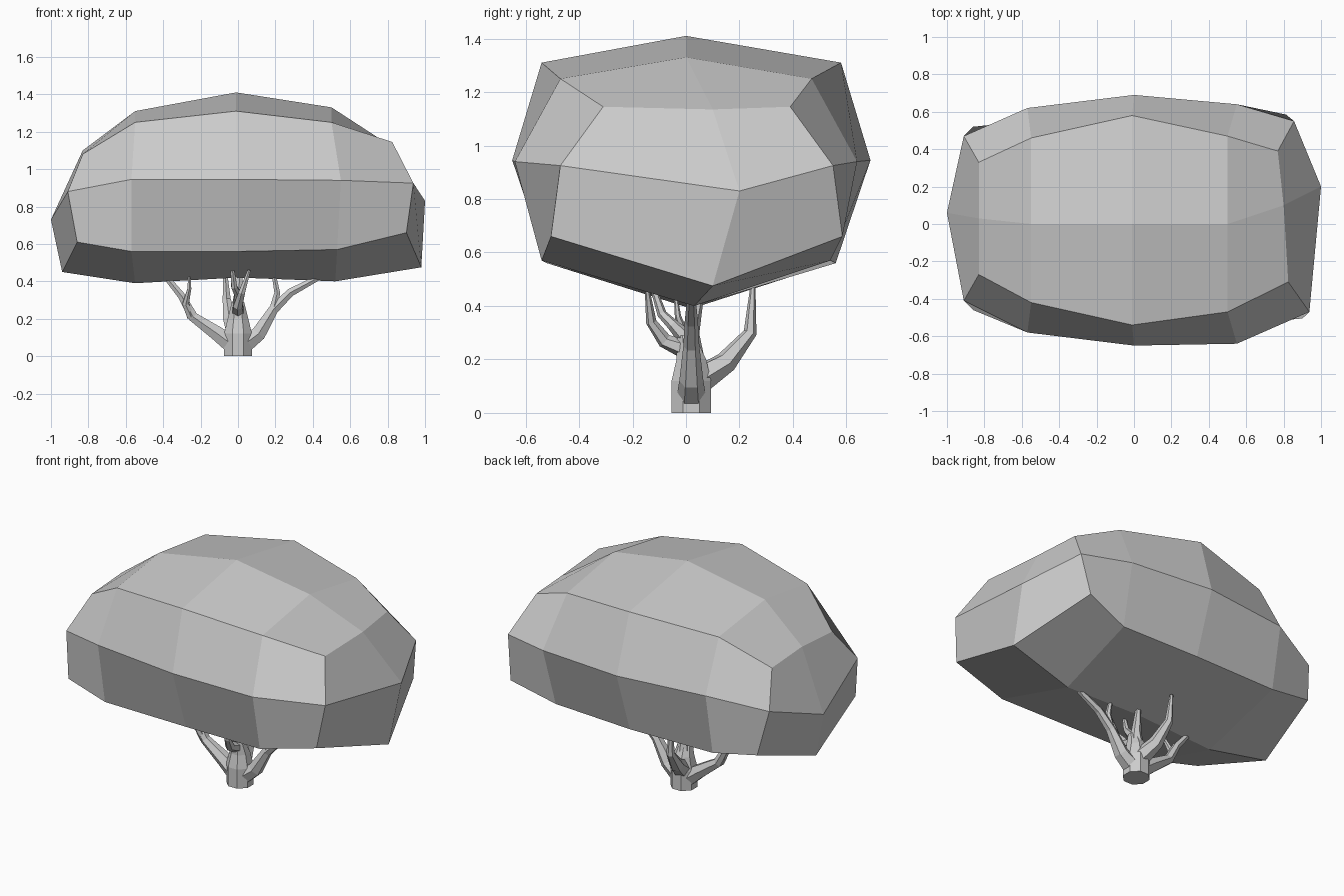
import bpy
import bmesh
import math
from mathutils import Vector

if "Cube" in bpy.data.objects:
    bpy.data.objects.remove(bpy.data.objects["Cube"])


def make_material(name, colour):
    mat = bpy.data.materials.new(name)
    mat.use_nodes = True
    mat.diffuse_color = colour
    mat.node_tree.nodes["Principled BSDF"].inputs["Base Color"].default_value = colour
    return mat


grey = make_material("plain grey", (0.6, 0.6, 0.6, 1))


def add_object(name, bm):
    bmesh.ops.recalc_face_normals(bm, faces=bm.faces)
    mesh = bpy.data.meshes.new(name)
    bm.to_mesh(mesh)
    bm.free()
    mesh.materials.append(grey)
    obj = bpy.data.objects.new(name, mesh)
    bpy.context.collection.objects.link(obj)
    return obj


def bridge(bm, rings):
    for a, b in zip(rings, rings[1:]):
        n = len(a)
        for i in range(n):
            j = (i + 1) % n
            bm.faces.new((a[i], a[j], b[j], b[i]))


# Canopy: eight-sided sections along x, described by their levels
def section(bm, xs, widths, zs, centre_y, crown, belly, skew=0):
    def side(level, sign):
        y = centre_y + sign * widths[level]
        return (xs[level] - skew * y, y, zs[level])

    points = [(xs[0], crown[0], crown[1])]
    points += [side(level, 1) for level in range(3)]
    points += [belly]
    points += [side(level, -1) for level in reversed(range(3))]
    return [bm.verts.new(p) for p in points]


def cap_end(bm, ring, centre):
    mid = bm.verts.new(centre)
    for i in range(1, 8, 2):
        bm.faces.new((ring[i - 1], ring[i], ring[(i + 1) % 8], mid))


bm = bmesh.new()
sections = [
    section(bm, (-.83, -.91, -.86), (.30, .44, .49), (1.08, .88, .61),
            .03, (.03, 1.10), (-.94, .05, .45)),
    section(bm, (-.55, -.57, -.57), (.44, .60, .53), (1.25, .945, .56),
            .02, (0, 1.31), (-.55, .02, .39)),
    section(bm, (-.01, 0, 0), (.56, .67, .54), (1.31, .945, .56),
            .02, (0, 1.41), (0, .02, .42)),
    section(bm, (.50, .55, .53), (.47, .64, .54), (1.25, .94, .57),
            0, (0, 1.33), (.52, .03, .40)),
    section(bm, (.80, .90, .86), (.35, .51, .545), (1.145, .925, .66),
            .04, (.10, 1.135), (.98, .10, .475), skew=.08),
]
bridge(bm, sections)
cap_end(bm, sections[0], (-1, .06, .73))
cap_end(bm, sections[-1], (1, .20, .83))
add_object("canopy", bm)


# Wood: tapered six-sided tubes through (x, y, z, radius) points
def limb(name, path, sides=6, level=False):
    bm = bmesh.new()
    points = [Vector(p[:3]) for p in path]
    rings = []
    for i, p in enumerate(points):
        ahead = points[min(i + 1, len(points) - 1)]
        behind = points[max(i - 1, 0)]
        axis = Vector((0, 0, 1)) if level else (ahead - behind).normalized()
        u = axis.cross(Vector((0, 1, 0))).normalized()
        v = axis.cross(u)
        ring = []
        for k in range(sides):
            t = math.tau * (k + 0.5) / sides
            ring.append(bm.verts.new(p + path[i][3] * (u * math.cos(t) + v * math.sin(t))))
        rings.append(ring)
    bridge(bm, rings)
    bm.faces.new(rings[0])
    bm.faces.new(rings[-1])
    return add_object(name, bm)


limb("trunk", [(0, .02, 0, .08), (0, .02, .12, .08), (0, .02, .2, .06),
               (0, 0, .29, .035)], sides=8, level=True)

limb("right_branch", [(-.03, .02, .06, .055), (-.11, .02, .12, .045),
                      (-.24, .02, .21, .03), (-.30, .02, .32, .023),
                      (-.39, .02, .43, .017)])
limb("right_twig", [(-.25, .02, .21, .025), (-.28, 0, .28, .02),
                    (-.26, -.03, .36, .012), (-.26, -.04, .45, .006)])
limb("left_branch", [(.03, .02, .06, .055), (.11, .02, .12, .045),
                     (.19, .02, .25, .03), (.28, .02, .34, .025),
                     (.43, .02, .42, .017)])
limb("left_twig", [(.19, .02, .25, .026), (.21, .02, .34, .018),
                   (.19, .02, .44, .012)])
limb("back_branch", [(-.01, .06, .13, .055), (-.04, .15, .19, .042),
                     (-.06, .24, .30, .025), (-.07, .25, .47, .01)])
limb("front_branch", [(0, -.01, .24, .035), (0, -.08, .27, .028),
                      (.02, -.13, .34, .02), (.06, -.145, .46, .009)])
limb("front_twig", [(0, .01, .27, .035), (0, -.05, .33, .022),
                    (-.02, -.09, .37, .018), (-.03, -.12, .46, .012)])
limb("middle_branch", [(0, .02, .2, .05), (0, .02, .3, .03), (.01, .05, .43, .016)])
